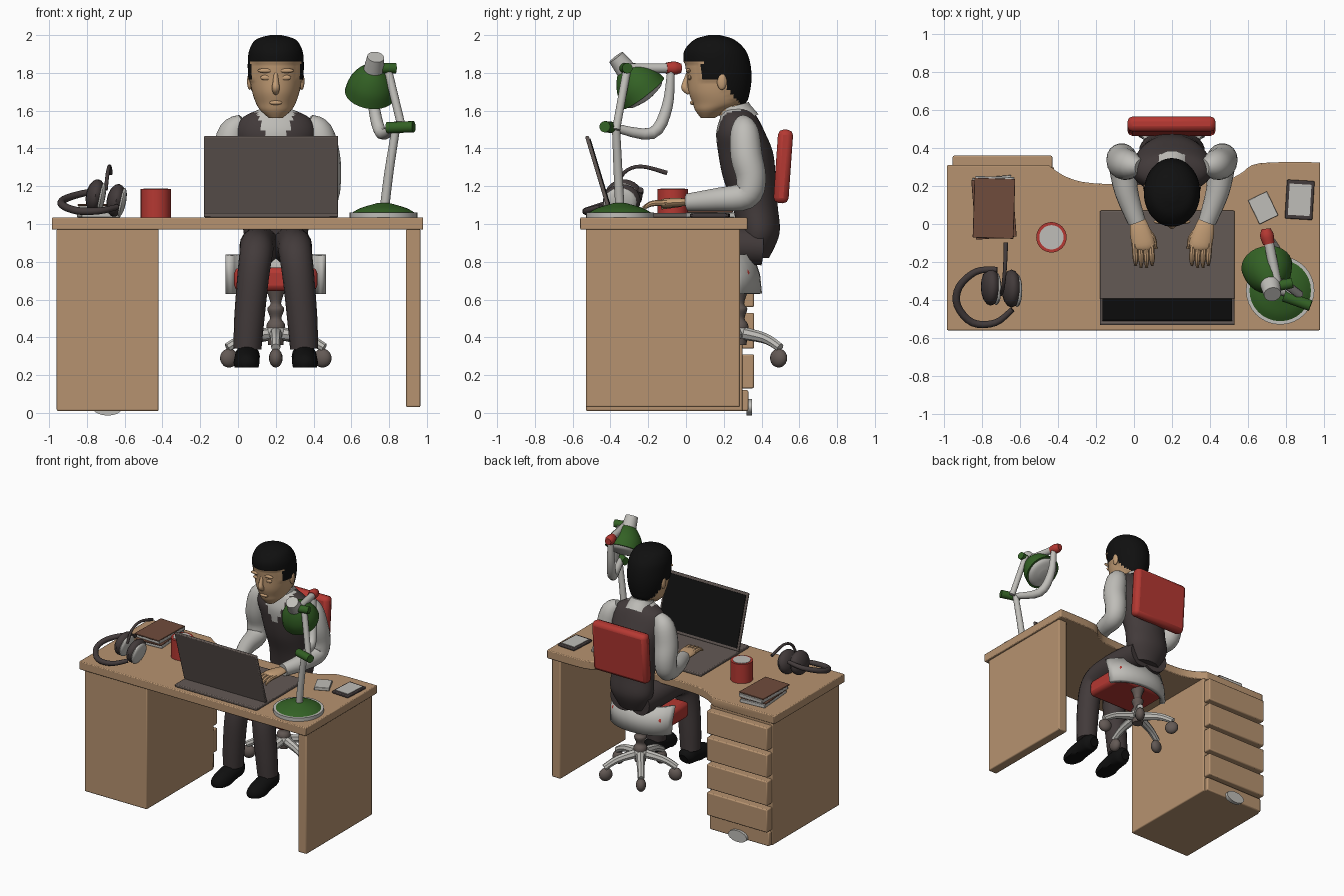
import bpy, bmesh, math
from mathutils import Vector, Matrix, Euler

cube = bpy.data.objects.get("Cube")
if cube:
    bpy.data.objects.remove(cube, do_unlink=True)


def colour(name, r, g, b):
    m = bpy.data.materials.new(name)
    m.use_nodes = True
    m.diffuse_color = (r, g, b, 1)
    m.node_tree.nodes["Principled BSDF"].inputs["Base Color"].default_value = (r, g, b, 1)
    return m


WOOD = colour("wood", .47, .29, .16)
RED = colour("red", .46, .04, .032)
GREEN = colour("green", .033, .12, .018)
PALE = colour("pale grey", .52, .51, .48)
DARK = colour("charcoal", .055, .043, .043)
METAL = colour("warm grey", .125, .1, .09)
BROWN = colour("book brown", .16, .072, .045)
SKIN = colour("skin", .55, .34, .18)
BLACK = colour("black", .005, .005, .005)
PARTS = []


def finish(name, bm, mat, bevel=0):
    bmesh.ops.recalc_face_normals(bm, faces=bm.faces)
    me = bpy.data.meshes.new(name)
    bm.to_mesh(me)
    bm.free()
    ob = bpy.data.objects.new(name, me)
    bpy.context.collection.objects.link(ob)
    me.materials.append(mat)
    if bevel:
        mod = ob.modifiers.new("Bevel", "BEVEL")
        mod.width, mod.segments = bevel, 2
    PARTS.append(ob)
    return ob


def box(name, mat, lo, hi, bevel=.008, rot=(0, 0, 0)):
    lo, hi = Vector(lo), Vector(hi)
    bm = bmesh.new()
    bmesh.ops.create_cube(bm, size=1)
    m = Matrix.Translation((lo + hi) / 2) @ Euler(rot).to_matrix().to_4x4() @ Matrix.Diagonal((*(hi - lo), 1))
    bm.transform(m)
    return finish(name, bm, mat, bevel)


def ball(name, mat, centre, size, rot=(0, 0, 0)):
    bm = bmesh.new()
    bmesh.ops.create_uvsphere(bm, u_segments=16, v_segments=10, radius=1)
    bm.transform(Matrix.Translation(centre) @ Euler(rot).to_matrix().to_4x4() @ Matrix.Diagonal((*size, 1)))
    return finish(name, bm, mat)


def spline(keys, steps):
    """Smooth curve through tuples of any length."""
    k = [Vector(p) for p in keys]
    out = []
    for i in range(len(k) - 1):
        a, b, c, d = k[max(i - 1, 0)], k[i], k[i + 1], k[min(i + 2, len(k) - 1)]
        for j in range(steps):
            t = j / steps
            out.append(b + (c - a) * t / 2 + (a - b * 2.5 + c * 2 - d / 2) * t * t
                       + (b * 3 - a - c * 3 + d) * t ** 3 / 2)
    return out + [k[-1]]


def loft(name, mat, rings):
    bm = bmesh.new()
    rows = [[bm.verts.new(p) for p in ring] for ring in rings]
    n = len(rows[0])
    for a, b in zip(rows, rows[1:]):
        for i in range(n):
            bm.faces.new((a[i], a[(i + 1) % n], b[(i + 1) % n], b[i]))
    bm.faces.new(rows[0])
    bm.faces.new(rows[-1])
    return finish(name, bm, mat)


def tube(name, mat, keys, steps=4, n=14, ref=(1, 0, 0), flat=1):
    """Round section swept along (x, y, z, radius) keys."""
    p = spline(keys, steps)
    rings = []
    for i, q in enumerate(p):
        t = (p[min(i + 1, len(p) - 1)].xyz - p[max(i - 1, 0)].xyz).normalized()
        u = Vector(ref)
        u = (u - t * u.dot(t)).normalized()
        v = t.cross(u) * flat
        rings.append([q.xyz + (u * math.cos(a) + v * math.sin(a)) * q[3]
                      for a in (math.tau * j / n for j in range(n))])
    return loft(name, mat, rings)


def stack(name, mat, x, keys, steps=4, n=32):
    """Horizontal ellipses from (z, y centre, x radius, y radius) keys."""
    return loft(name, mat, [[(x + k[2] * math.cos(a), k[1] + k[3] * math.sin(a), k[0])
                             for a in (math.tau * j / n for j in range(n))] for k in spline(keys, steps)])


def disc(name, mat, x, y, z0, z1, r0, r1=None, n=32):
    return stack(name, mat, x, [(z0, y, r0, r0), (z1, y, r1 or r0, r1 or r0)], 1, n)


def slab(name, mat, outline, z0, z1, bevel=.006):
    bm = bmesh.new()
    f = bm.faces.new([bm.verts.new((x, y, z0)) for x, y in outline])
    new = bmesh.ops.extrude_face_region(bm, geom=[f])["geom"]
    bmesh.ops.translate(bm, vec=(0, 0, z1 - z0), verts=[v for v in new if isinstance(v, bmesh.types.BMVert)])
    return finish(name, bm, mat, bevel)


# Desk: wavy top, drawer cabinet, side panel
back = spline([(.98, .325), (.66, .32), (.56, .265), (.45, .225), (.1, .21), (-.22, .215), (-.36, .25), (-.45, .31)], 4)
slab("desk_top", WOOD, [(-.985, -.56), (.98, -.56)] + [tuple(p) for p in back] + [(-.985, .31)], .97, 1.035)
box("cabinet", WOOD, (-.96, -.53, .01), (-.42, .3, .975))
box("side_panel", WOOD, (.89, -.53, .03), (.965, .285, .975))
for i, (a, b) in enumerate([(.13, .31), (.34, .53), (.56, .74), (.77, .95)]):
    box(f"drawer_{i + 1}", WOOD, (-.955, .29, a), (-.43, .36, b))
box("cabinet_plinth", WOOD, (-.95, .28, .01), (-.435, .33, .12))
tube("plinth_handle", PALE, [(-.69, .32, .03, .08), (-.69, .35, .03, .08)], 1, 20, flat=.55)

# Laptop
box("laptop_base", METAL, (-.18, -.525, 1.035), (.53, .07, 1.058), .006)
tilt = (.293, 0, 0)
box("laptop_lid", METAL, (-.18, -.473, 1.045), (.53, -.453, 1.475), .006, tilt)
box("laptop_screen", BLACK, (-.165, -.455, 1.07), (.515, -.449, 1.46), 0, tilt)

# Mug
disc("mug", RED, -.435, -.07, 1.035, 1.185, .08)
disc("mug_inside", PALE, -.435, -.07, 1.185, 1.188, .064)

# Books, phone and note pad
for i, turn in enumerate((.08, -.03)):
    z = 1.035 + i * .035
    box(f"book_pages_{i}", PALE, (-.84, -.06, z), (-.635, .25, z + .026), .003, (0, 0, turn))
    box(f"book_cover_{i}", BROWN, (-.845, -.075, z + .026), (-.63, .24, z + .035), .003, (0, 0, turn))
box("phone", DARK, (.8, .025, 1.035), (.945, .23, 1.055), .006, (0, 0, -.06))
box("phone_screen", PALE, (.815, .045, 1.054), (.93, .21, 1.058), 0, (0, 0, -.06))
box("note_pad", PALE, (.625, .015, 1.035), (.735, .155, 1.06), .004, (0, 0, .45))

# Headset
tube("headset_band", DARK, [(-.72, -.24, 1.18, .015), (-.83, -.25, 1.16, .018), (-.92, -.33, 1.13, .02),
     (-.93, -.43, 1.1, .02), (-.85, -.52, 1.07, .02), (-.73, -.52, 1.07, .018), (-.64, -.45, 1.09, .015)], ref=(0, 0, 1))
for i, (x, y, z) in enumerate([(-.755, -.33, 1.15), (-.645, -.34, 1.125)]):
    ball(f"headset_cup_{i}", DARK, (x, y, z), (.05, .1, .088), (0, .2, 0))
    ball(f"headset_ring_{i}", PALE, (x + .03, y - .01, z - .01), (.022, .088, .078), (0, .2, 0))
tube("headset_microphone", DARK, [(-.7, -.37, 1.18, .01), (-.69, -.33, 1.27, .01), (-.68, -.24, 1.305, .01),
                                  (-.675, -.1, 1.27, .012)])

# Desk lamp
disc("lamp_rim", PALE, .77, -.35, 1.035, 1.062, .18)
stack("lamp_base", GREEN, .77, [(1.06, -.35, .165, .165), (1.085, -.35, .12, .12), (1.11, -.35, .035, .035)])
tube("lamp_post", PALE, [(.775, -.35, 1.08, .025), (.8, -.36, 1.28, .024), (.835, -.37, 1.5, .022)])
tube("lamp_upper_arm", PALE, [(.87, -.37, 1.5, .022), (.79, -.31, 1.83, .022)], 1)
tube("lamp_middle_joint", GREEN, [(.79, -.38, 1.51, .03), (.93, -.43, 1.515, .03)], 1, ref=(0, 0, 1))
tube("lamp_top_joint", GREEN, [(.74, -.33, 1.825, .028), (.835, -.31, 1.825, .028)], 1, ref=(0, 0, 1))
tube("lamp_cross_bar", PALE, [(.755, -.33, 1.825, .026), (.705, -.07, 1.825, .026)], 1)
tube("lamp_knob", RED, [(.71, -.105, 1.825, .03), (.7, -.06, 1.825, .036), (.695, -.025, 1.825, .024)])
tube("lamp_curved_arm", PALE, [(.71, -.08, 1.81, .02), (.72, -.1, 1.62, .03), (.76, -.18, 1.48, .032),
                               (.83, -.38, 1.51, .022)])
apex, aim = Vector((.72, -.325, 1.825)), Vector((-.12, .6, -.78)).normalized()


def lamp_part(name, mat, profile):
    return tube(name, mat, [(*(apex + aim * d), r) for d, r in profile], 4, 28)


lamp_part("lamp_shade", GREEN, [(-.01, .035), (.04, .085), (.1, .12), (.17, .135)])
lamp_part("lamp_bulb", PALE, [(.168, .122), (.19, .1), (.205, .04)])
lamp_part("lamp_socket", PALE, [(-.075, .045), (.02, .055)])

# Chair
box("chair_seat", RED, (-.02, -.02, .645), (.42, .34, .77), .03)
box("chair_back", RED, (-.035, .475, 1.11), (.43, .555, 1.5), .028, (-.07, 0, 0))
bm = bmesh.new()
rows = []
for j in range(13):
    a = math.radians(-80 + j * 160 / 12)
    rows.append([bm.verts.new((.2 + .255 * math.sin(a), .21 + h + .15 * math.cos(a), z))
                 for h, z in ((.025, .63), (.015, .73), (-.02, .835))])
for a, b in zip(rows, rows[1:]):
    for i in range(2):
        bm.faces.new((a[i], b[i], b[i + 1], a[i + 1]))
band = finish("chair_lumbar_band", bm, PALE)
mod = band.modifiers.new("Thickness", "SOLIDIFY")
mod.thickness, mod.offset = .035, 0
stack("chair_column", METAL, .2, [(.36, .28, .04, .04), (.46, .28, .05, .05), (.5, .28, .03, .03), (.55, .28, .045, .045),
                                  (.58, .28, .028, .028), (.65, .28, .05, .05)], n=16)
ball("chair_hub", PALE, (.2, .28, .425), (.06, .06, .045))
for i in range(5):
    a = math.radians(-90 + 72 * i)
    c, s = math.cos(a), math.sin(a)
    tube(f"chair_leg_{i}", PALE, [(.2, .28, .425, .036), (.2 + .17 * c, .28 + .17 * s, .395, .028),
         (.2 + .27 * c, .28 + .27 * s, .345, .024)], ref=(0, 0, 1), n=8)
    ball(f"chair_caster_{i}", METAL, (.2 + .26 * c, .28 + .26 * s, .29), (.05, .036, .05), (0, 0, a))

# Torso with vest and shirt front
torso = stack("torso", DARK, .2, [(.82, .36, .11, .08), (.95, .385, .17, .11), (1.1, .365, .165, .12),
              (1.25, .335, .18, .14), (1.38, .315, .2, .145), (1.48, .29, .215, .13), (1.56, .28, .18, .1),
              (1.61, .27, .08, .07)], 6, 48)
torso.data.materials.append(PALE)
for f in torso.data.polygons:
    c = f.center
    if c.y < .29 and abs(c.x - .2) < (c.z - 1.34) * .42:
        f.material_index = 1
tube("collar", PALE, [(.2, .285, 1.54, .11), (.2, .265, 1.59, .092), (.2, .255, 1.625, .082)])
tube("neck", SKIN, [(.2, .27, 1.54, .075), (.2, .235, 1.62, .073), (.2, .2, 1.7, .075)])

# Arms, hands, legs and shoes
for side, s in (("left", 1), ("right", -1)):
    def at(dx, *rest):
        return (.2 + s * dx, *rest)
    tube(f"{side}_sleeve", PALE, [at(.17, .3, 1.545, .04), at(.225, .31, 1.49, .075), at(.255, .32, 1.36, .085),
         at(.265, .345, 1.24, .08), at(.26, .315, 1.15, .075), at(.24, .17, 1.13, .062), at(.185, .01, 1.115, .047)], n=18)
    tube(f"{side}_palm", SKIN, [at(.185, .04, 1.115, .035), at(.17, -.03, 1.115, .053), at(.15, -.11, 1.11, .06),
         at(.147, -.135, 1.105, .045)], flat=.42)
    for i in range(4):
        x = .105 + i * .029
        tube(f"{side}_finger_{i}", SKIN, [at(x + .006, -.1, 1.113, .015), at(x, -.18, 1.108, .015),
             at(x, -.235 + .012 * abs(i - 1.5), 1.085, .007)], n=8)
    tube(f"{side}_thumb", SKIN, [at(.14, -.03, 1.11, .02), at(.1, -.075, 1.1, .016), at(.085, -.13, 1.085, .008)], n=8)
    tube(f"{side}_trouser", DARK, [at(.07, .4, .88, .1), at(.09, .2, .885, .1), at(.1, 0, .88, .092), at(.105, -.1, .84, .088),
         at(.12, -.135, .72, .084), at(.14, -.135, .5, .08), at(.15, -.13, .34, .074)], n=18)
    shoe = tube(f"{side}_shoe", BLACK, [at(.15, -.04, .29, .035), at(.15, -.08, .3, .064), at(.152, -.17, .29, .066),
                at(.155, -.27, .262, .068), at(.155, -.33, .255, .05), at(.155, -.355, .25, .015)], n=16)
    for v in shoe.data.vertices:
        v.co.z = max(v.co.z, .24)

# Head with hair coloured and raised by a hairline rule
head = stack("head", SKIN, .2, [(1.56, .115, .035, .035), (1.6, .135, .08, .085), (1.64, .17, .105, .135),
             (1.7, .172, .125, .158), (1.78, .172, .138, .167), (1.86, .162, .14, .168), (1.92, .153, .132, .152),
             (1.97, .15, .1, .1), (1.992, .15, .03, .03)], 6, 48)
head.data.materials.append(BLACK)
raised = set()
for f in head.data.polygons:
    c = f.center
    line = 1.865 if c.y < .09 else 1.77 if c.y < .21 else 1.73 - (c.y - .21) * 1.3
    if c.z > line:
        f.material_index = 1
        raised.update(f.vertices)
normals = {i: head.data.vertices[i].normal.copy() for i in raised}
for i, nrm in normals.items():
    head.data.vertices[i].co += nrm * .008
tube("nose", SKIN, [(.2, .012, 1.8, .01), (.2, -.002, 1.75, .016), (.2, -.004, 1.72, .021), (.2, .02, 1.695, .015)])
ball("lips", SKIN, (.2, .035, 1.642), (.035, .014, .012))
for side, s in (("left", 1), ("right", -1)):
    ball(f"{side}_ear", SKIN, (.2 + s * .138, .19, 1.755), (.014, .026, .045))
    ball(f"{side}_eyelid", SKIN, (.2 + s * .052, .02, 1.775), (.03, .01, .014))
    ball(f"{side}_brow", SKIN, (.2 + s * .055, .012, 1.812), (.042, .012, .012))

bpy.ops.object.select_all(action="DESELECT")
for ob in PARTS:
    ob.select_set(True)
bpy.context.view_layer.objects.active = PARTS[0]
bpy.ops.object.shade_smooth_by_angle(angle=math.radians(40))
